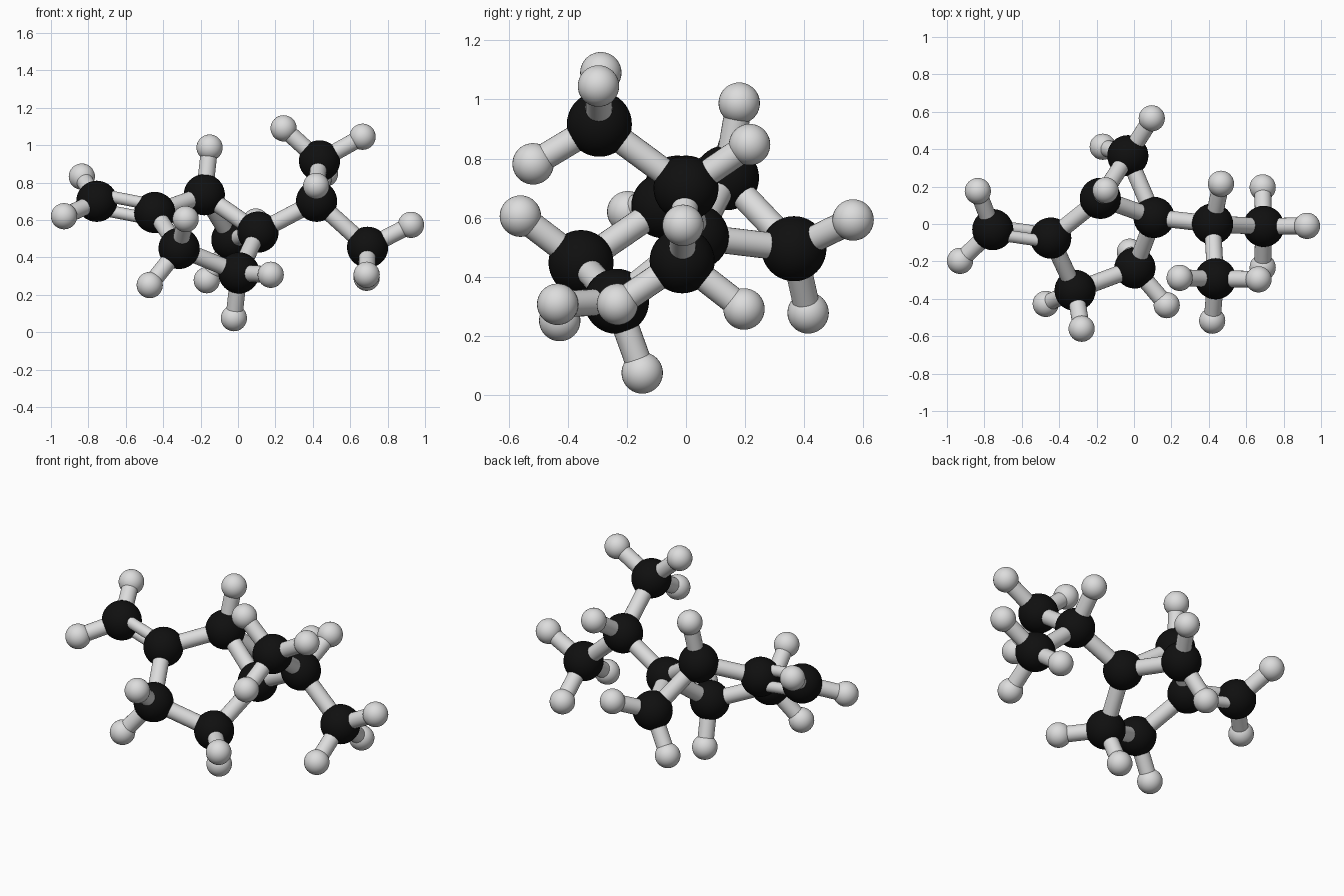
import bpy
from mathutils import Vector

if "Cube" in bpy.data.objects:
    bpy.data.objects.remove(bpy.data.objects["Cube"], do_unlink=True)

CARBON_RADIUS, HYDROGEN_RADIUS = 0.11, 0.07
BOND_RADIUS, DOUBLE_RADIUS, DOUBLE_OFFSET = 0.045, 0.032, 0.045


def make_material(name, value):
    mat = bpy.data.materials.new(name)
    mat.use_nodes = True
    color = (value, value, value, 1.0)
    mat.diffuse_color = color
    mat.node_tree.nodes["Principled BSDF"].inputs["Base Color"].default_value = color
    return mat


black = make_material("carbon black", 0.005)
pale_grey = make_material("pale grey", 0.72)


def finish(name, mat):
    obj = bpy.context.object
    obj.name = name
    obj.data.materials.append(mat)
    bpy.ops.object.shade_smooth_by_angle()
    return obj


def ball(name, center, radius, mat):
    bpy.ops.mesh.primitive_uv_sphere_add(
        segments=32, ring_count=20, radius=radius, location=center)
    return finish(name, mat)


def rod(name, start, end, radius):
    start, end = Vector(start), Vector(end)
    axis = end - start
    bpy.ops.mesh.primitive_cylinder_add(
        vertices=24, radius=radius, depth=axis.length, location=(start + end) / 2,
        rotation=axis.to_track_quat("Z", "Y").to_euler())
    return finish(name, pale_grey)


# Carbon centres, each with the hydrogens attached to it
atoms = {
    "end_methylene": ((-0.755, -0.03, 0.70),
                      [(-0.835, 0.176, 0.832), (-0.93, -0.197, 0.62)]),
    "ring_alkene": ((-0.445, -0.075, 0.64), []),
    "bridge_back": ((-0.18, 0.137, 0.735), [(-0.152, 0.18, 0.987)]),
    "bridge_front": ((0.107, 0.035, 0.535), []),
    "ring_low": ((0.005, -0.235, 0.317),
                 [(-0.022, -0.148, 0.075), (0.175, -0.434, 0.307)]),
    "ring_side": ((-0.315, -0.355, 0.448),
                  [(-0.28, -0.56, 0.605), (-0.472, -0.427, 0.252)]),
    "small_ring_tip": ((-0.033, 0.365, 0.495),
                       [(-0.167, 0.413, 0.278), (0.095, 0.565, 0.592)]),
    "branch": ((0.42, 0.0, 0.70), [(0.465, 0.215, 0.847)]),
    "upper_methyl": ((0.436, -0.293, 0.916),
                     [(0.244, -0.288, 1.09), (0.666, -0.296, 1.045),
                      (0.418, -0.517, 0.782)]),
    "lower_methyl": ((0.693, -0.013, 0.454),
                     [(0.925, -0.01, 0.574), (0.688, 0.196, 0.291),
                      (0.688, -0.232, 0.307)]),
}

for name, (center, hydrogens) in atoms.items():
    ball(name + "_carbon", center, CARBON_RADIUS, black)
    for i, spot in enumerate(hydrogens, 1):
        ball(f"{name}_hydrogen_{i}", spot, HYDROGEN_RADIUS, pale_grey)
        rod(f"{name}_hydrogen_bond_{i}", center, spot, BOND_RADIUS)

# Single bonds of the carbon skeleton
single_bonds = [
    ("ring_alkene", "bridge_back"), ("ring_alkene", "ring_side"),
    ("ring_side", "ring_low"), ("ring_low", "bridge_front"),
    ("bridge_front", "bridge_back"), ("bridge_front", "small_ring_tip"),
    ("bridge_back", "small_ring_tip"), ("bridge_front", "branch"),
    ("branch", "upper_methyl"), ("branch", "lower_methyl"),
]
for a, b in single_bonds:
    rod(f"{a}_to_{b}_bond", atoms[a][0], atoms[b][0], BOND_RADIUS)

# Double bond: twin rods offset across the plane of the end group
start = Vector(atoms["end_methylene"][0])
end = Vector(atoms["ring_alkene"][0])
first, second = (Vector(h) for h in atoms["end_methylene"][1])
normal = (end - start).cross(first - second).normalized()
for label, side in (("upper", 1), ("lower", -1)):
    shift = normal * DOUBLE_OFFSET * side
    rod(f"double_bond_{label}", start + shift, end + shift, DOUBLE_RADIUS)
